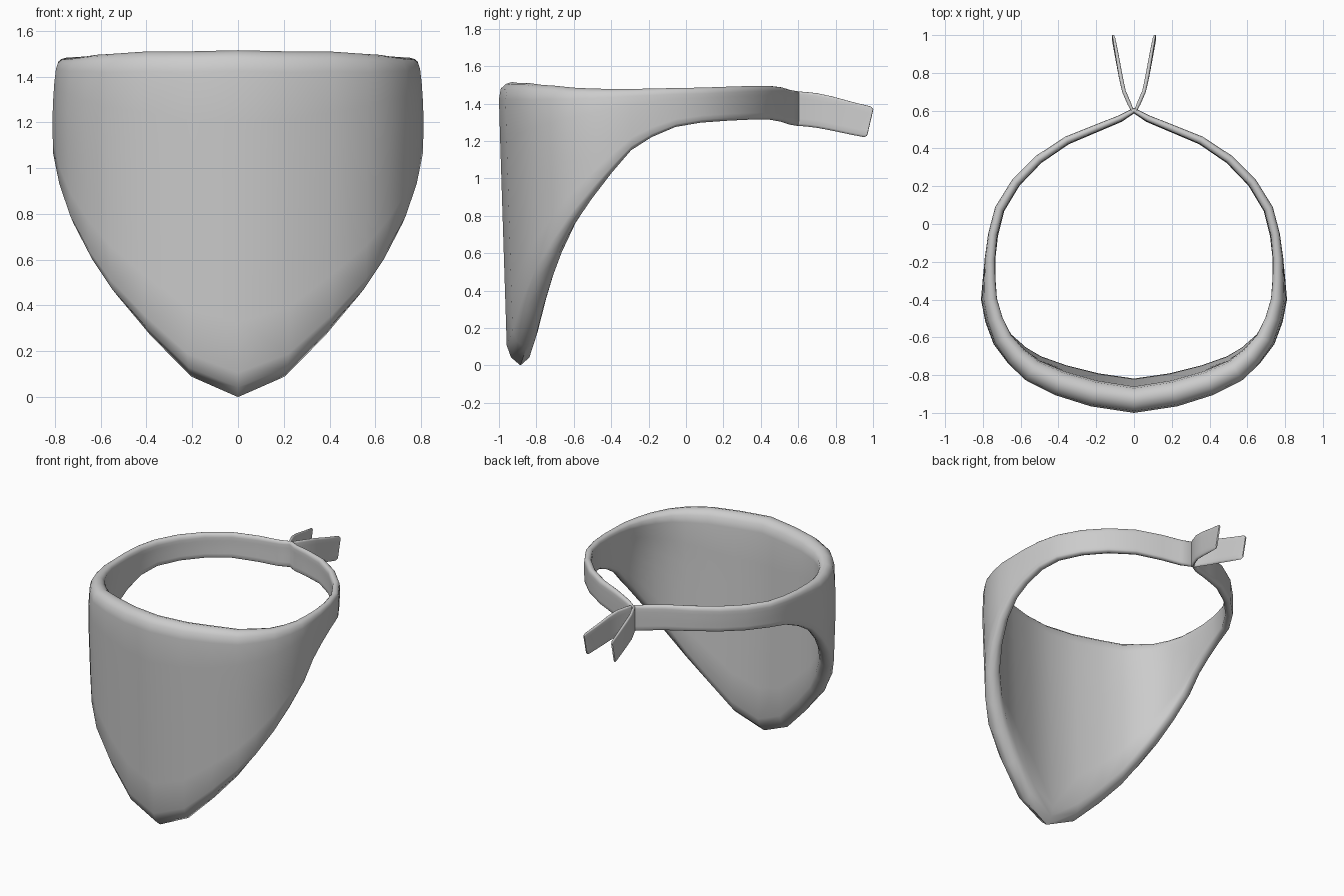
import bpy
from mathutils import Vector

if "Cube" in bpy.data.objects:
    bpy.data.objects.remove(bpy.data.objects["Cube"])


def cloth(name, stations, tie_ends=False):
    """Loft a rounded flat cloth section along stations on the +x half, then mirror.
    Station: outer x, outer y, thickness, bottom z, top z, inward tuck at top, end slant."""
    pts = [Vector((s[0], s[1])) for s in stations]
    verts, n = [], len(pts)
    for i, (x, y, t, zb, zt, tuck, slant) in enumerate(stations):
        before, after = pts[max(i - 1, 0)], pts[min(i + 1, n - 1)]
        tan = (after - before).normalized()
        if tie_ends and i == 0:
            tan = Vector((1, 0))
        inward = Vector((-tan.y, tan.x))
        h = zt - zb
        r, hem = min(t * 0.5, h * 0.2), min(max(h * 0.07, t * 0.3), h * 0.2)
        # section: depth across the thickness (0 outer, 1 inner) and height
        outer = [(0.28, zt - 0.13 * r), (0.07, zt - 0.5 * r), (0, zt - 1.3 * r)]
        lo, hi = zb + hem, zt - 1.3 * r
        outer += [(0, hi + (lo - hi) * k / 6) for k in range(1, 7)]
        outer += [(0.15, zb + hem * 0.4)]
        ring = [(0.5, zt)] + outer + [(0.5, zb)]
        ring += [(1 - d, z) for d, z in reversed(outer)]
        for d, z in ring:
            lean = 0.045 * max(0, 1 - z / 1.4) if tie_ends else 0
            pull = tuck * max(0, (z - 1.12) / 0.36) ** 2
            p = pts[i] + inward * (d * t + lean + pull)
            px = max(p.x, 0)
            if i == 0 or i == n - 1 and tie_ends:
                px = 0 if tie_ends else px
            verts.append((px, p.y - slant * (zt - z) / h, z))
    m = len(ring)
    faces = [(i * m + j, (i + 1) * m + j, (i + 1) * m + (j + 1) % m, i * m + (j + 1) % m)
             for i in range(n - 1) for j in range(m)]
    if not tie_ends:
        faces += [tuple(range(m)), tuple(reversed(range((n - 1) * m, n * m)))]
    mesh = bpy.data.meshes.new(name)
    mesh.from_pydata(verts, [], faces)
    ob = bpy.data.objects.new(name, mesh)
    bpy.context.collection.objects.link(ob)
    bpy.ops.object.select_all(action='DESELECT')
    bpy.context.view_layer.objects.active = ob
    ob.select_set(True)
    bpy.ops.object.mode_set(mode='EDIT')
    bpy.ops.mesh.select_all(action='SELECT')
    bpy.ops.mesh.normals_make_consistent(inside=False)
    bpy.ops.object.mode_set(mode='OBJECT')
    bpy.ops.object.shade_smooth_by_angle(angle=1.05)
    mirror = ob.modifiers.new("mirror", 'MIRROR')
    mirror.use_mirror_merge = tie_ends
    return ob


# face cloth running into the neck band
cloth("face_cloth_and_band", [
    (0, -1.0, 0.14, 0, 1.515, 0, 0),
    (0.23, -0.965, 0.14, 0.09, 1.51, 0, 0),
    (0.42, -0.905, 0.135, 0.27, 1.51, 0, 0),
    (0.575, -0.83, 0.125, 0.44, 1.50, 0.005, 0),
    (0.67, -0.745, 0.11, 0.58, 1.495, 0.015, 0),
    (0.75, -0.64, 0.095, 0.74, 1.485, 0.025, 0),
    (0.795, -0.52, 0.08, 0.89, 1.48, 0.03, 0),
    (0.818, -0.40, 0.07, 1.03, 1.478, 0.03, 0),
    (0.808, -0.29, 0.06, 1.15, 1.478, 0.02, 0),
    (0.795, -0.18, 0.055, 1.22, 1.48, 0.008, 0),
    (0.772, -0.05, 0.05, 1.275, 1.483, 0, 0),
    (0.735, 0.09, 0.05, 1.298, 1.485, 0, 0),
    (0.645, 0.235, 0.048, 1.308, 1.49, 0, 0),
    (0.52, 0.36, 0.045, 1.314, 1.494, 0, 0),
    (0.365, 0.462, 0.042, 1.315, 1.495, 0, 0),
    (0.20, 0.528, 0.038, 1.303, 1.487, 0, 0),
    (0.08, 0.575, 0.034, 1.287, 1.472, 0, 0),
    (0, 0.615, 0.03, 1.28, 1.465, 0, 0)], tie_ends=True)

# loose tails behind the knot
cloth("knot_tail", [
    (0.012, 0.59, 0.018, 1.28, 1.465, 0, 0),
    (0.035, 0.635, 0.02, 1.278, 1.462, 0, 0),
    (0.063, 0.70, 0.02, 1.27, 1.455, 0, 0),
    (0.08, 0.78, 0.02, 1.256, 1.438, 0, 0.005),
    (0.098, 0.89, 0.018, 1.236, 1.408, 0, 0.02),
    (0.113, 0.985, 0.014, 1.22, 1.385, 0, 0.033),
    (0.116, 1.0, 0.01, 1.228, 1.37, 0, 0.033)])
